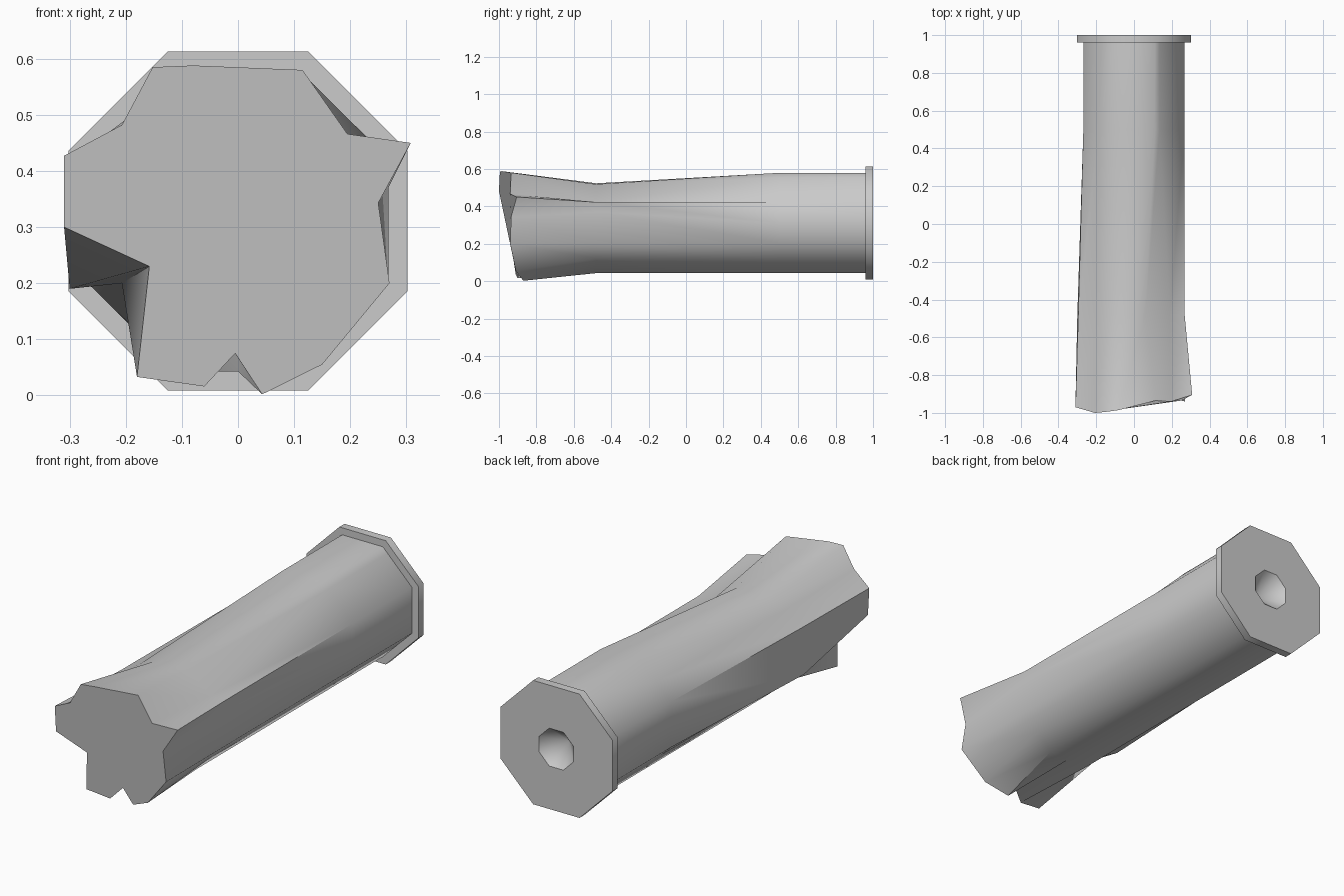
import bpy, bmesh, math

if "Cube" in bpy.data.objects:
    bpy.data.objects.remove(bpy.data.objects["Cube"])

CZ = 0.311          # height of the tube axis
R_BODY, R_RIM, R_PIT = 0.29, 0.327, 0.1


def octagon(bm, radius, y):
    return [bm.verts.new((radius * math.cos(a), y, CZ + radius * math.sin(a)))
            for a in (math.radians(22.5 + 45 * i) for i in range(8))]


def bridge(bm, a, b):
    n = len(a)
    for i in range(n):
        j = (i + 1) % n
        bm.faces.new((a[i], a[j], b[j], b[i]))


def finish(bm, name, angle):
    bmesh.ops.recalc_face_normals(bm, faces=bm.faces[:])
    mesh = bpy.data.meshes.new(name)
    bm.to_mesh(mesh)
    bm.free()
    ob = bpy.data.objects.new(name, mesh)
    bpy.context.collection.objects.link(ob)
    bpy.ops.object.select_all(action='DESELECT')
    ob.select_set(True)
    bpy.context.view_layer.objects.active = ob
    bpy.ops.object.shade_smooth_by_angle(angle=math.radians(angle))


# Crumpled mouth outline (x, y, z), clockwise seen from the front
mouth = [(-.152, -.995, .585), (-.08, -.985, .588), (.115, -.935, .58),
         (.195, -.94, .466), (.308, -.905, .45), (.25, -.935, .343),
         (.27, -.94, .2), (.15, -.91, .055), (.043, -.87, .002),
         (-.005, -.88, .075), (-.06, -.9, .016), (-.18, -.91, .033),
         (-.158, -.94, .23), (-.31, -.96, .3), (-.31, -.97, .427),
         (-.207, -1.0, .482)]

# Dented ring where the folds begin (x, z)
dent = [(-.125, .505), (-.04, .523), (.06, .518), (.19, .425),
        (.268, .422), (.268, .37), (.268, .2), (.188, .122),
        (.11, .043), (0, .043), (-.11, .043), (-.19, .125),
        (-.207, .2), (-.3, .19), (-.295, .42), (-.195, .475)]

# Undamaged octagonal section with the same point count (x, z)
round_part = [(-.11, .579), (0, .579), (.11, .579), (.135, .554),
              (.268, .422), (.268, .31), (.268, .2), (.188, .121),
              (.11, .043), (0, .043), (-.11, .043), (-.162, .095),
              (-.214, .147), (-.268, .2), (-.268, .422), (-.189, .5)]

# Tube body with closed, crushed front
bm = bmesh.new()
rings = [[bm.verts.new(p) for p in mouth]]
for section, y in ((dent, -.48), (round_part, .5), (round_part, .965)):
    rings.append([bm.verts.new((x, y, z)) for x, z in section])
for a, b in zip(rings, rings[1:]):
    bridge(bm, a, b)
bm.faces.new(rings[0])
finish(bm, "crushed_tube", 48)

# Octagonal base rim with a conical pit in the back
bm = bmesh.new()
loops = [octagon(bm, R_BODY * 0.9, .96), octagon(bm, R_RIM, .96),
         octagon(bm, R_RIM, 1.0), octagon(bm, R_PIT, 1.0)]
for a, b in zip(loops, loops[1:]):
    bridge(bm, a, b)
tip = bm.verts.new((0, .9, CZ))
for i in range(8):
    bm.faces.new((loops[3][i], loops[3][(i + 1) % 8], tip))
finish(bm, "base_rim", 48)
# The pit edge stays crisp
for e in bpy.context.object.data.edges:
    a, b = (bpy.context.object.data.vertices[v].co for v in e.vertices)
    if all(abs(p.y - 1) < .001 and math.hypot(p.x, p.z - CZ) < .12 for p in (a, b)):
        e.use_edge_sharp = True
